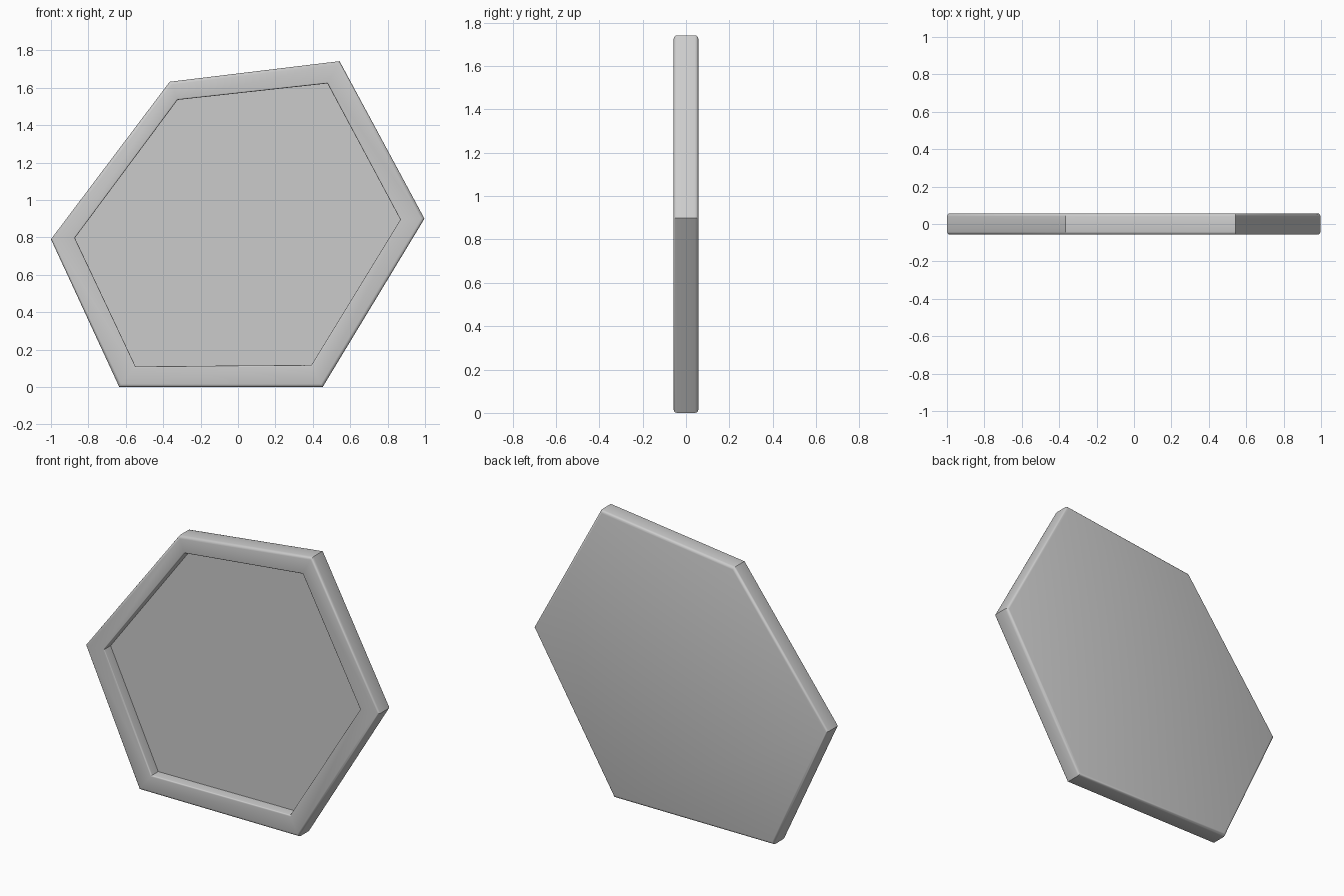
import bpy, bmesh

if "Cube" in bpy.data.objects:
    bpy.data.objects.remove(bpy.data.objects["Cube"])

# outer and inner outlines (x, z)
outer = [(-0.635, 0), (0.453, 0), (0.997, 0.90), (0.543, 1.742), (-0.365, 1.632), (-1.0, 0.79)]
inner = [(-0.548, 0.11), (0.393, 0.118), (0.868, 0.895), (0.478, 1.623), (-0.323, 1.535), (-0.872, 0.797)]
H = 0.057        # half thickness
FLOOR = 0.008    # y of the recessed panel

bm = bmesh.new()


def ring(pts, y):
    return [bm.verts.new((x, y, z)) for x, z in pts]


def bridge(a, b):
    for i in range(len(a)):
        j = (i + 1) % len(a)
        bm.faces.new((a[i], a[j], b[j], b[i]))


# back, outer wall, front rim, recess wall, recessed panel
back, front = ring(outer, H), ring(outer, -H)
lip, floor = ring(inner, -H), ring(inner, FLOOR)
bm.faces.new(back)
bridge(back, front)
bridge(front, lip)
bridge(lip, floor)
bm.faces.new(floor)
bmesh.ops.recalc_face_normals(bm, faces=bm.faces)


def round_loop(loops, width):
    sets = [set(l) for l in loops]
    edges = [e for e in bm.edges if any(set(e.verts) <= s for s in sets)]
    bmesh.ops.bevel(bm, geom=edges, offset=width, segments=3, profile=0.5, affect='EDGES')


# rounded rims
round_loop([back, front], 0.016)
round_loop([[v for v in lip if v.is_valid]], 0.008)

mesh = bpy.data.meshes.new("hexagonal_plate")
bm.to_mesh(mesh)
bm.free()
plate = bpy.data.objects.new("hexagonal_plate", mesh)
bpy.context.collection.objects.link(plate)
bpy.context.view_layer.objects.active = plate
plate.select_set(True)
bpy.ops.object.shade_smooth_by_angle(angle=0.7)
